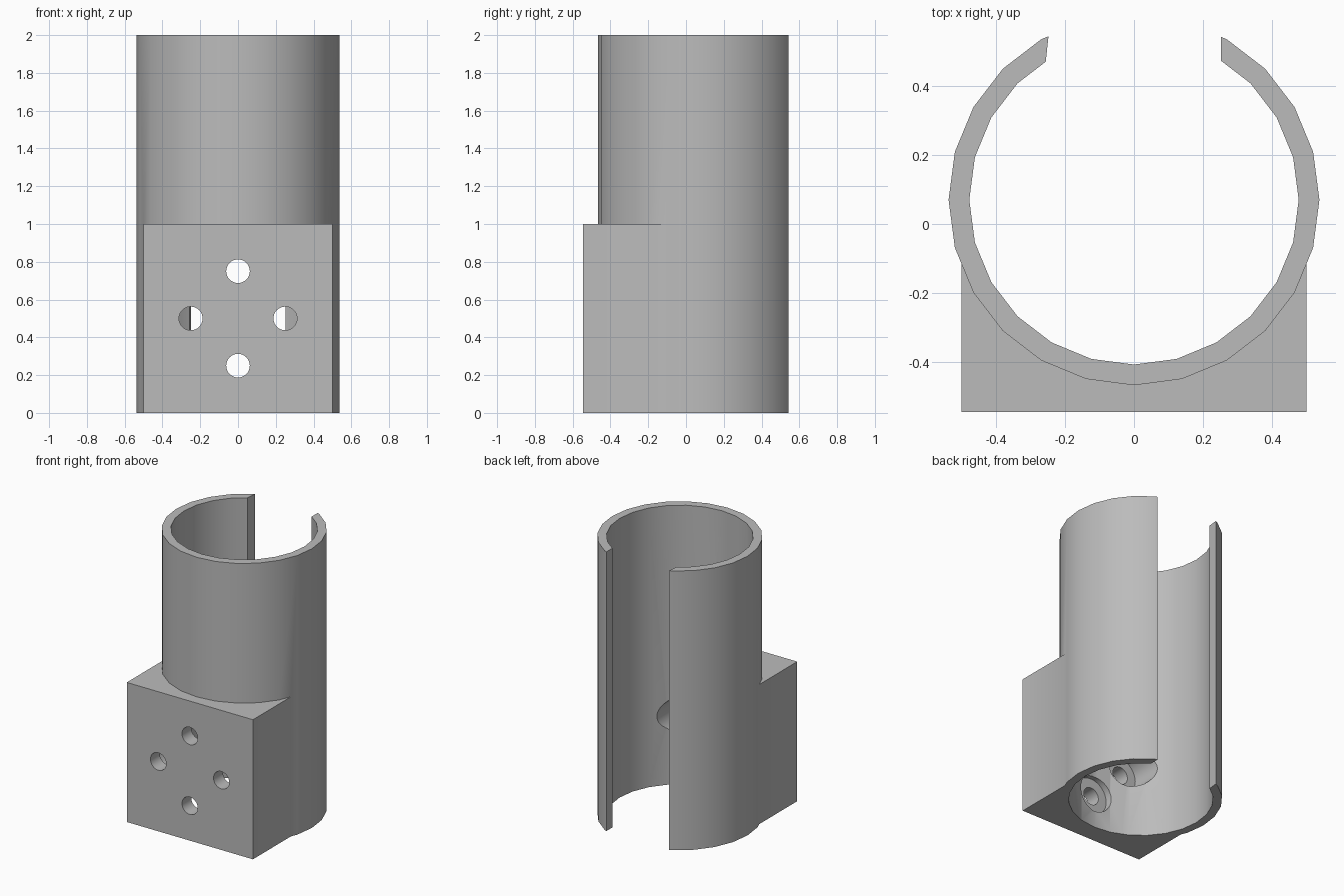
import bpy, bmesh
from math import pi
from mathutils import Matrix, Vector

cube = bpy.data.objects.get("Cube")
if cube:
    bpy.data.objects.remove(cube, do_unlink=True)

AXIS_Y = 0.07
FRONT = -0.545

grey = bpy.data.materials.new("plain grey")
grey.use_nodes = True
COLOUR = (0.5, 0.5, 0.5, 1)
grey.diffuse_color = COLOUR
grey.node_tree.nodes["Principled BSDF"].inputs["Base Color"].default_value = COLOUR


def finish(name, bm):
    bmesh.ops.recalc_face_normals(bm, faces=bm.faces)
    mesh = bpy.data.meshes.new(name)
    bm.to_mesh(mesh)
    bm.free()
    mesh.materials.append(grey)
    obj = bpy.data.objects.new(name, mesh)
    bpy.context.collection.objects.link(obj)
    return obj


def cylinder(name, radius, length, centre, sides, along_y=False):
    bm = bmesh.new()
    turn = Matrix.Rotation(pi / 2, 4, "X") if along_y else Matrix()
    bmesh.ops.create_cone(bm, cap_ends=True, segments=sides, radius1=radius, radius2=radius,
                          depth=length, matrix=Matrix.Translation(centre) @ turn)
    return finish(name, bm)


def prism(name, outline, bottom, top):
    bm = bmesh.new()
    face = bm.faces.new([bm.verts.new((x, y, bottom)) for x, y in outline])
    grown = bmesh.ops.extrude_face_region(bm, geom=[face])["geom"]
    bmesh.ops.translate(bm, vec=Vector((0, 0, top - bottom)),
                        verts=[v for v in grown if isinstance(v, bmesh.types.BMVert)])
    return finish(name, bm)


def combine(target, tool, operation):
    tool.hide_render = True
    mod = target.modifiers.new(tool.name, "BOOLEAN")
    mod.operation, mod.solver, mod.object = operation, "EXACT", tool
    bpy.context.view_layer.objects.active = target
    bpy.ops.object.modifier_apply(modifier=mod.name)
    bpy.data.objects.remove(tool, do_unlink=True)


# Tube body joined to the square mounting block
holder = cylinder("tube_holder", 0.537, 2, (0, AXIS_Y, 1), 24)
block = prism("mounting_block", [(-0.5, FRONT), (0.5, FRONT), (0.5, AXIS_Y), (-0.5, AXIS_Y)], 0, 1)
combine(holder, block, "UNION")

# Bore and the open slot along the back
combine(holder, cylinder("bore", 0.477, 3, (0, AXIS_Y, 1), 24), "DIFFERENCE")
slot = prism("back_slot", [(-0.263, 0.4), (0.252, 0.4), (0.252, 0.7), (-0.231, 0.7)], -0.5, 2.5)
combine(holder, slot, "DIFFERENCE")

# Four screw holes, each with a wider recess opening into the bore
for x, z in [(0, 0.25), (0, 0.75), (-0.25, 0.5), (0.25, 0.5)]:
    combine(holder, cylinder("screw_hole", 0.0625, 0.8, (x, -0.4, z), 32, True), "DIFFERENCE")
    combine(holder, cylinder("screw_recess", 0.13, 0.44, (x, -0.22, z), 32, True), "DIFFERENCE")

# Smooth the curved walls, keep the edges crisp
bpy.ops.object.select_all(action="DESELECT")
holder.select_set(True)
bpy.context.view_layer.objects.active = holder
bpy.ops.object.shade_smooth_by_angle(angle=pi / 6)
